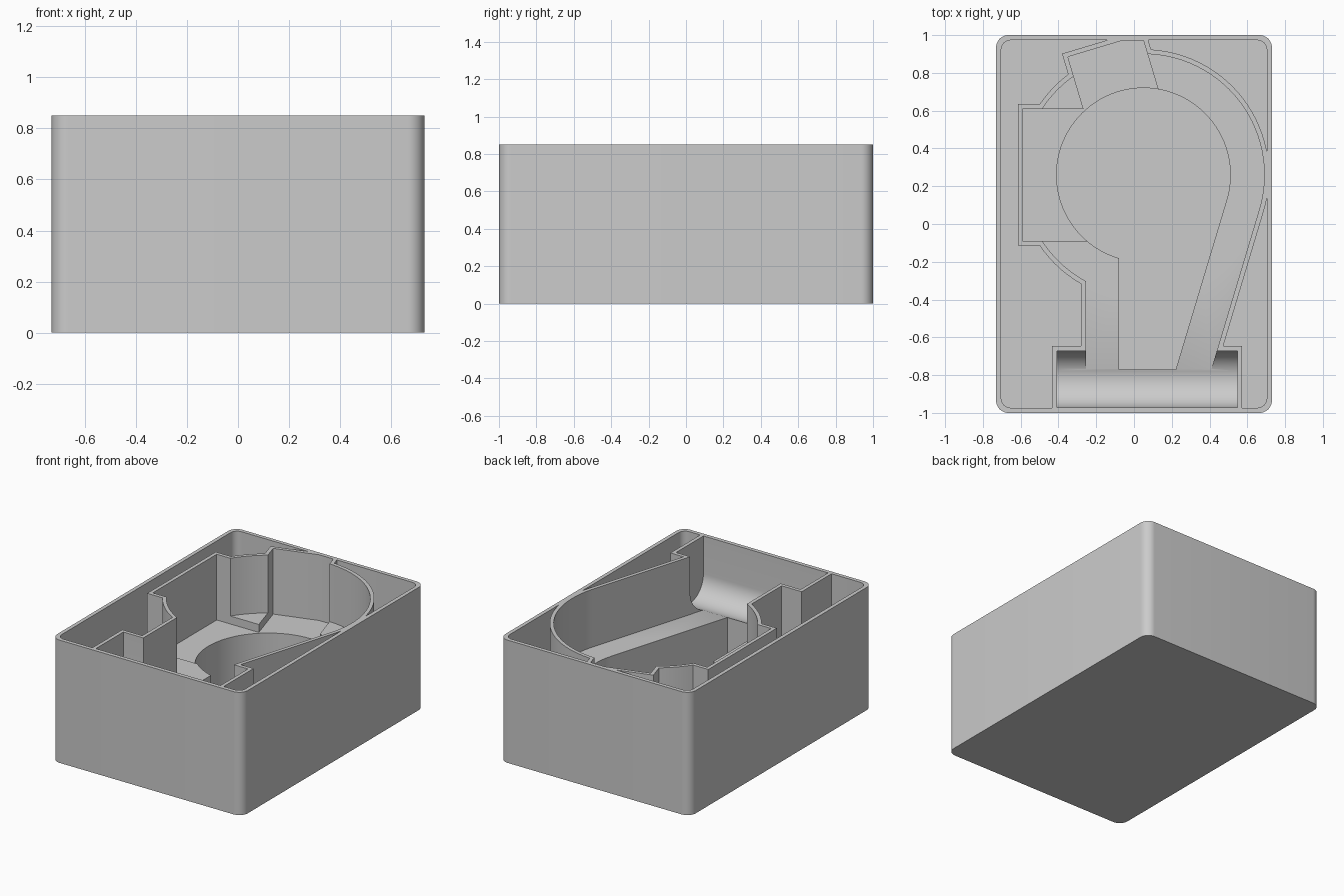
import bpy, bmesh, math
from mathutils import Vector, Matrix

cube = bpy.data.objects.get("Cube")
if cube:
    bpy.data.objects.remove(cube)

TOP, FLOOR, SHELF, LOW_SHELF = 0.85, 0.03, 0.45, 0.395
WALL = 0.025
CENTRE = Vector((0.05, 0.26))
TILT = math.radians(16.7)


def prism(name, outline, z0, z1):
    """Extrude a flat outline between two heights."""
    bm = bmesh.new()
    face = bm.faces.new([bm.verts.new((p[0], p[1], z0)) for p in outline])
    ext = bmesh.ops.extrude_face_region(bm, geom=[face])
    tops = [v for v in ext["geom"] if isinstance(v, bmesh.types.BMVert)]
    bmesh.ops.translate(bm, verts=tops, vec=(0, 0, z1 - z0))
    bmesh.ops.recalc_face_normals(bm, faces=bm.faces)
    mesh = bpy.data.meshes.new(name)
    bm.to_mesh(mesh)
    bm.free()
    obj = bpy.data.objects.new(name, mesh)
    bpy.context.collection.objects.link(obj)
    return obj


def boolean(target, cutter, operation="DIFFERENCE"):
    """Apply one boolean and discard the cutter."""
    mod = target.modifiers.new("cut", "BOOLEAN")
    mod.operation, mod.solver, mod.object = operation, "EXACT", cutter
    bpy.context.view_layer.objects.active = target
    bpy.ops.object.modifier_apply(modifier=mod.name)
    bpy.data.objects.remove(cutter)


def rect(x0, x1, y0, y1):
    return [(x0, y0), (x1, y0), (x1, y1), (x0, y1)]


def rounded(hx, hy, r, steps=10):
    pts = []
    for i, (sx, sy) in enumerate([(1, 1), (-1, 1), (-1, -1), (1, -1)]):
        for k in range(steps + 1):
            a = math.pi / 2 * (i + k / steps)
            pts.append((sx * (hx - r) + r * math.cos(a), sy * (hy - r) + r * math.sin(a)))
    return pts


def disc(r, n=96):
    return [CENTRE + Vector((r * math.cos(2 * math.pi * k / n), r * math.sin(2 * math.pi * k / n)))
            for k in range(n)]


def handle(r, left, end):
    """Straight left side, slanted right side tangent to the disc."""
    tangent = CENTRE + r * Vector((math.cos(TILT), -math.sin(TILT)))
    foot = tangent.x - (tangent.y - end) * math.tan(TILT)
    return [(left, end), (foot, end), tangent, (left, CENTRE.y)]


def ear(t):
    turn = Matrix.Rotation(TILT, 2)
    return [turn @ Vector(p) for p in rect(-0.081 - t, 0.327 + t, 0.4, 0.948 + t)]


def side_bay(t):
    return rect(-0.59 - t, -0.15, -0.09 - t, 0.61 + t)


def trough(t):
    return rect(-0.408 - t, 0.547 + t, -0.972 - t, -0.672 + t)


# Outer block
tray = prism("storage_tray", rounded(0.73, 1.0, 0.065), 0, TOP)

# Hollow between the outer wall and the walls around the pocket
hollow = prism("hollow_cutter", rounded(0.703, 0.973, 0.05), FLOOR, 1.2)
for shape in (disc(0.64 + WALL), handle(0.64 + WALL, -0.255 - WALL, -0.8),
              side_bay(WALL), ear(WALL), trough(WALL)):
    boolean(hollow, prism("wall_keep", shape, -0.5, 1.5))
boolean(tray, hollow)

# Shelves of the pocket
boolean(tray, prism("disc_cutter", disc(0.64), SHELF, 1.1))
boolean(tray, prism("handle_cutter", handle(0.64, -0.255, -0.82), SHELF, 1.12))
boolean(tray, prism("side_bay_cutter", side_bay(0), LOW_SHELF, 1.14))
ear_cutter = prism("ear_cutter", ear(0), LOW_SHELF, 1.16)
boolean(ear_cutter, prism("ear_limit", rect(-1, 1, 0, 0.972), 0, 2), "INTERSECT")
boolean(tray, ear_cutter)

# Deep recess for the disc and the handle
boolean(tray, prism("deep_disc_cutter", disc(0.46), FLOOR, 1.18))
boolean(tray, prism("deep_handle_cutter", handle(0.46, -0.08, -0.77), FLOOR, 1.2))

# Round-bottomed trough across the front: profile in y/z swept along x
profile = [(-0.822 + 0.15 * math.cos(a), 0.59 + 0.15 * math.sin(a))
           for a in (math.pi * (1 + k / 32) for k in range(33))]
profile += [(-0.672, 1.22), (-0.972, 1.22)]
trough_cutter = prism("trough_cutter", profile, -0.408, 0.547)
trough_cutter.data.transform(Matrix(((0, 0, 1, 0), (1, 0, 0, 0), (0, 1, 0, 0), (0, 0, 0, 1))))
boolean(tray, trough_cutter)

# Single grey material
grey = bpy.data.materials.new("plain_grey")
grey.use_nodes = True
colour = (0.6, 0.6, 0.6, 1)
grey.diffuse_color = colour
grey.node_tree.nodes["Principled BSDF"].inputs["Base Color"].default_value = colour
tray.data.materials.clear()
tray.data.materials.append(grey)
for poly in tray.data.polygons:
    poly.material_index = 0

# Smooth curves, crisp edges
bpy.ops.object.select_all(action="DESELECT")
tray.select_set(True)
bpy.context.view_layer.objects.active = tray
bpy.ops.object.shade_smooth_by_angle(angle=math.radians(30))
